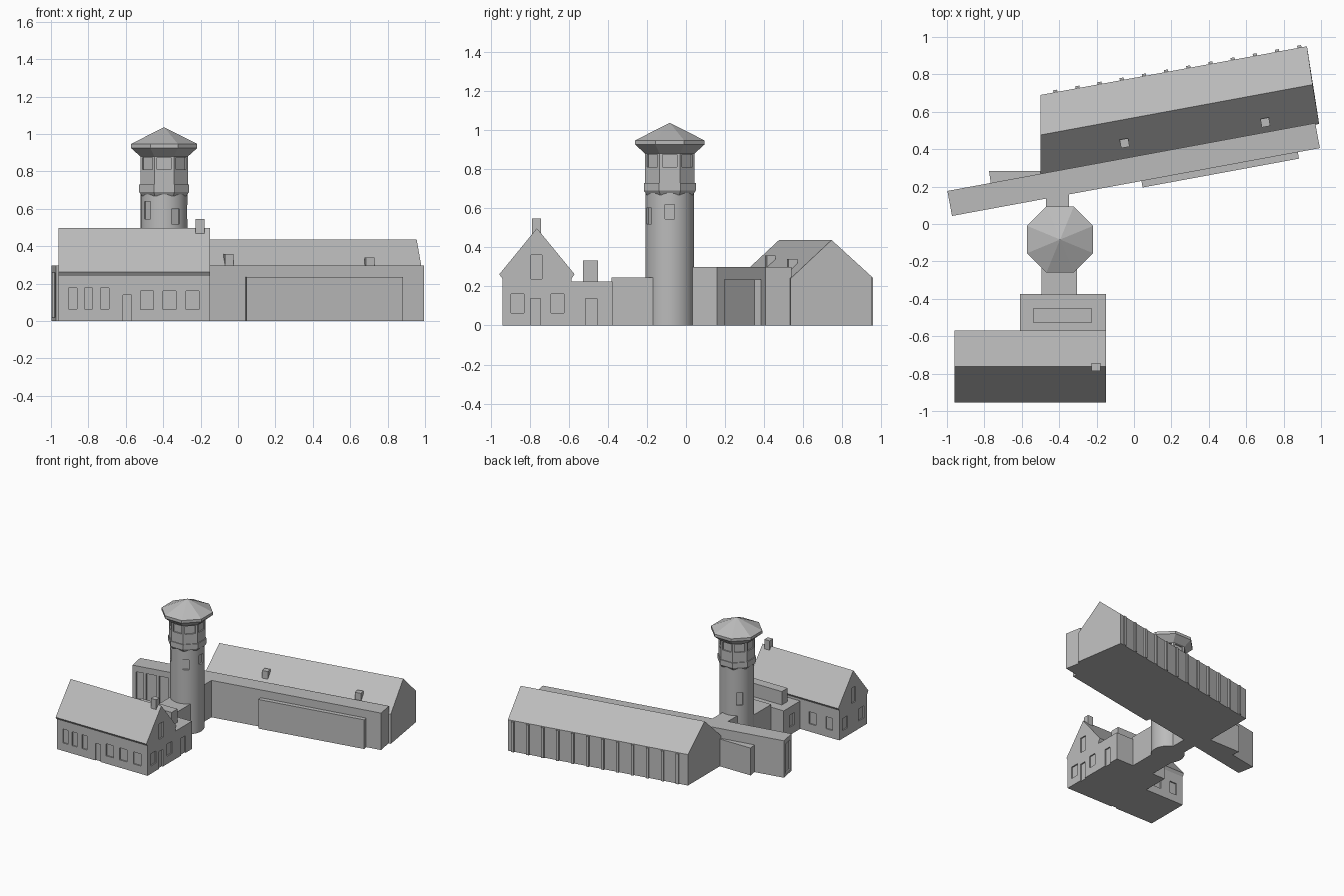
import bpy
import bmesh
from math import cos, sin, pi, radians
from mathutils import Matrix, Vector

cube = bpy.data.objects.get("Cube")
if cube:
    bpy.data.objects.remove(cube, do_unlink=True)

GREY = (0.5, 0.5, 0.5, 1)
grey = bpy.data.materials.new("plain grey")
grey.use_nodes = True
grey.diffuse_color = GREY
grey.node_tree.nodes["Principled BSDF"].inputs["Base Color"].default_value = GREY

DEPTH = 0.02
TILT = radians(10.45)
WALL = Matrix.Translation((-0.973, 0.043, 0)) @ Matrix.Rotation(TILT, 4, 'Z')
TOWER = Vector((-0.395, -0.083, 0))


def finish(name, bm):
    bmesh.ops.recalc_face_normals(bm, faces=bm.faces)
    mesh = bpy.data.meshes.new(name)
    bm.to_mesh(mesh)
    bm.free()
    mesh.materials.append(grey)
    obj = bpy.data.objects.new(name, mesh)
    bpy.context.collection.objects.link(obj)
    return obj


def add_box(bm, x, y, z, frame=Matrix()):
    """Box from three (low, high) ranges, placed in a frame."""
    ranges = (x, y, z)
    middle = Matrix.Translation([(a + b) / 2 for a, b in ranges])
    size = Matrix.Diagonal([b - a for a, b in ranges] + [1])
    bmesh.ops.create_cube(bm, size=1, matrix=frame @ middle @ size)


def box(name, x, y, z, frame=Matrix()):
    bm = bmesh.new()
    add_box(bm, x, y, z, frame)
    return finish(name, bm)


def loft(name, rings):
    """Closed solid through rings of equal length."""
    bm = bmesh.new()
    rows = [[bm.verts.new(p) for p in ring] for ring in rings]
    n = len(rows[0])
    for a, b in zip(rows, rows[1:]):
        for i in range(n):
            j = (i + 1) % n
            bm.faces.new((a[i], a[j], b[j], b[i]))
    bm.faces.new(rows[0])
    bm.faces.new(rows[-1])
    return finish(name, bm)


def octagon(apothem, z):
    r = apothem / cos(pi / 8)
    return [TOWER + Vector((r * cos(a), r * sin(a), z))
            for a in [pi / 8 + i * pi / 4 for i in range(8)]]


def recess(obj, boxes):
    """Cut shallow openings; each box is (x, y, z) or (x, y, z, frame)."""
    bm = bmesh.new()
    for b in boxes:
        add_box(bm, *b)
    cutter = finish("opening_cutter", bm)
    cutter.hide_render = True
    mod = obj.modifiers.new("openings", 'BOOLEAN')
    mod.operation = 'DIFFERENCE'
    mod.solver = 'EXACT'
    mod.object = cutter
    bpy.context.view_layer.objects.active = obj
    bpy.ops.object.modifier_apply(modifier=mod.name)
    bpy.data.objects.remove(cutter, do_unlink=True)


def around(angle):
    """Frame at the tower axis with x pointing outwards."""
    return Matrix.Translation(TOWER) @ Matrix.Rotation(radians(angle), 4, 'Z')


def skin(at, side):
    """Range straddling a wall surface at a coordinate."""
    return (at - DEPTH / 2, at + 0.03) if side > 0 else (at - 0.03, at + DEPTH / 2)


# House with a steep gable roof
gable = [(-0.94, 0), (-0.94, 0.24), (-0.955, 0.262), (-0.763, 0.497),
         (-0.57, 0.262), (-0.585, 0.24), (-0.585, 0)]
house = loft("house", [[(x, y, z) for y, z in gable] for x in (-0.96, -0.15)])
front, back = skin(-0.94, -1), skin(-0.585, 1)
low, door, high = (0.063, 0.16), (-0.05, 0.139), (0.237, 0.36)
cuts = [((c - 0.022, c + 0.022), front, (0.064, 0.176)) for c in (-0.884, -0.8, -0.712)]
cuts += [((c - 0.034, c + 0.034), front, low) for c in (-0.486, -0.366, -0.243)]
cuts += [((-0.615, -0.57), front, door)]
cuts += [((c - 0.03, c + 0.03), back, low) for c in (-0.87, -0.72)]
for end, side in ((-0.15, 1), (-0.96, -1)):
    cuts += [(skin(end, side), (c - 0.033, c + 0.033), low) for c in (-0.863, -0.658)]
    cuts += [(skin(end, side), (-0.793, -0.738), high)]
cuts += [(skin(-0.15, 1), (-0.795, -0.744), door)]
recess(house, cuts)
box("house_chimney", (-0.227, -0.18), (-0.787, -0.742), (0.42, 0.547))

# Flat-roofed annex and passage to the tower
annex = box("annex", (-0.61, -0.15), (-0.59, -0.375), (0, 0.225))
recess(annex, [(skin(-0.15, 1), (-0.513, -0.456), door),
               (skin(-0.61, -1), (-0.51, -0.45), low)])
box("annex_roof_block", (-0.54, -0.225), (-0.526, -0.451), (0.2, 0.333))
box("passage", (-0.495, -0.305), (-0.38, -0.12), (0, 0.245))
box("wall_link", (-0.47, -0.348), (-0.05, 0.2), (0, 0.298))

# Round tower shaft with slit windows
bm = bmesh.new()
bmesh.ops.create_cone(bm, cap_ends=True, segments=48, radius1=0.125, radius2=0.125,
                      depth=0.69, matrix=Matrix.Translation(TOWER + Vector((0, 0, 0.345))))
shaft = finish("tower_shaft", bm)
slits = [(0, 0.545, 0.62), (-60, 0.52, 0.6), (-137, 0.545, 0.64), (135, 0.38, 0.48)]
recess(shaft, [((0.112, 0.15), (-0.024, 0.024), (a, b), around(t)) for t, a, b in slits])
bpy.ops.object.select_all(action='DESELECT')
shaft.select_set(True)
bpy.context.view_layer.objects.active = shaft
bpy.ops.object.shade_smooth_by_angle(angle=radians(30))

# Octagonal lookout, collar and roof
loft("tower_collar", [octagon(r, z) for r, z in ((0.118, 0.668), (0.133, 0.69), (0.133, 0.73))])
lookout = loft("tower_lookout", [octagon(0.127, 0.7), octagon(0.127, 0.9)])
recess(lookout, [((0.117, 0.16), (-0.038, 0.038), (0.81, 0.874), around(45 * i))
                 for i in range(8)])
loft("tower_roof", [octagon(r, z) for r, z in
                    ((0.127, 0.88), (0.177, 0.925), (0.177, 0.947), (0.001, 1.036))])

# Long slanted wall block with a front panel
wall = box("long_wall", (0, 2.0), (0, 0.136), (0, 0.298), WALL)
cuts = [((a, b), (-0.03, 0.012), (0.03, 0.25), WALL)
        for a, b in ((0.03, 0.09), (0.11, 0.195), (0.215, 0.29))]
cuts += [((-0.03, 0.012), (0.025, 0.111), (0.02, 0.26), WALL)]
recess(wall, cuts)
box("wall_front_panel", (1.03, 1.88), (-0.035, 0.02), (0, 0.235), WALL)

# Low wedge-shaped store behind the wall
store = [(-0.763, 0.2), (-0.775, 0.283), (-0.48, 0.283), (-0.48, 0.25)]
loft("back_store", [[(x, y, z) for x, y in store] for z in (0, 0.22)])

# Barn with a square left end and a slanted right end
heights = (0, 0.24, 0.437, 0.25, 0)
left = [(-0.5, y) for y in (0.265, 0.265, 0.476, 0.69, 0.69)]
right = [(0.99, 0.535), (0.99, 0.535), (0.955, 0.745), (0.925, 0.95), (0.925, 0.95)]
loft("barn", [[(x, y, z) for (x, y), z in zip(end, heights)] for end in (left, right)])

# Buttresses along the back of the barn
for i in range(12):
    x = -0.42 + i * 0.1186
    spot = Matrix.Translation((x, 0.69 + (x + 0.5) * 0.1825, 0)) @ Matrix.Rotation(TILT, 4, 'Z')
    box(f"buttress_{i + 1}", (-0.011, 0.011), (-0.02, 0.012), (0, 0.245), spot)

# Roof vents on the barn
for i, (x, y, top) in enumerate(((-0.05, 0.432, 0.358), (0.702, 0.543, 0.341))):
    spot = Matrix.Translation((x, y, 0)) @ Matrix.Rotation(TILT, 4, 'Z')
    box(f"roof_vent_{i + 1}", (-0.023, 0.023), (-0.023, 0.023), (0.22, top), spot)
